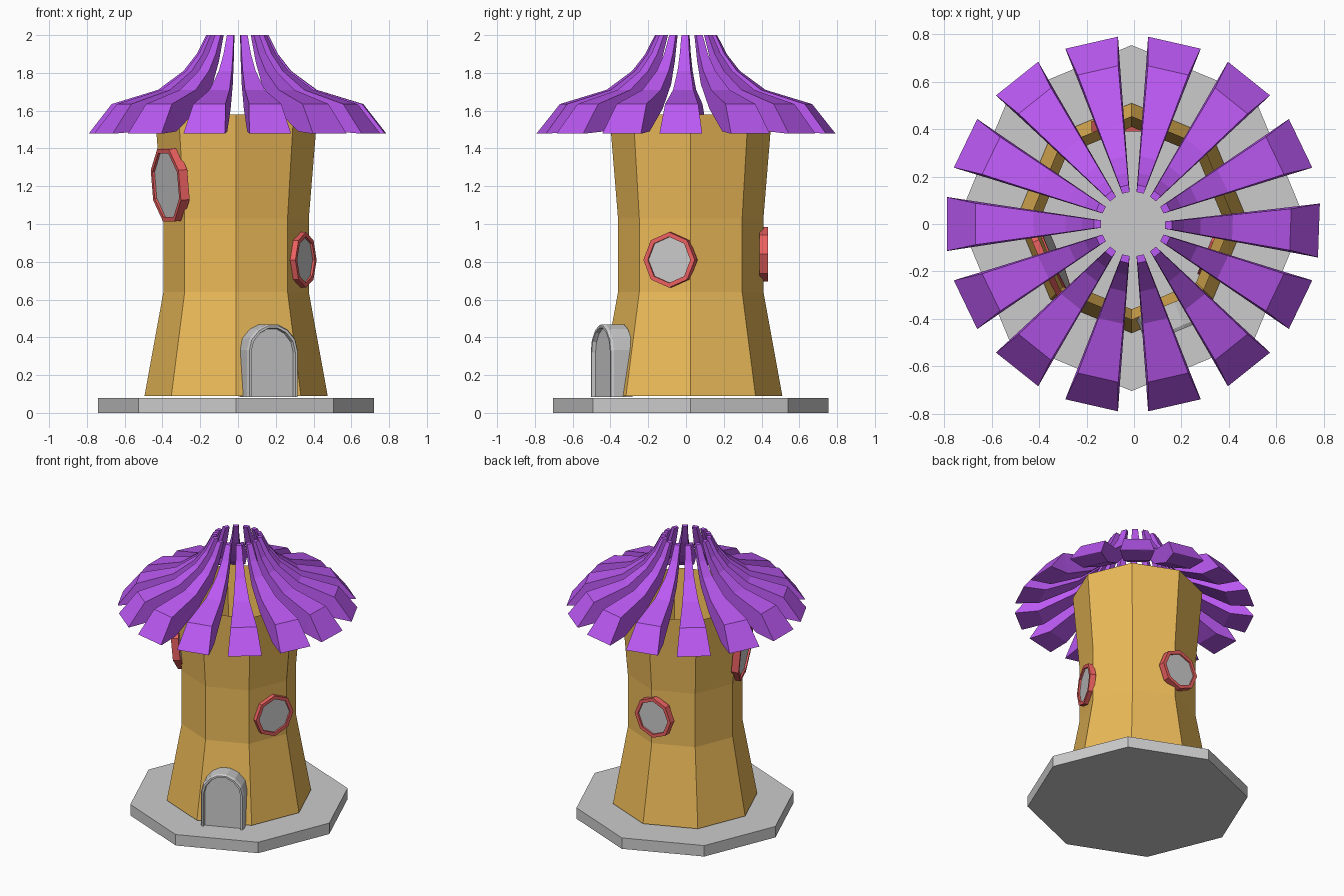
import bpy, bmesh
from math import sin, cos, pi, radians
from mathutils import Matrix, Vector

if "Cube" in bpy.data.objects:
    bpy.data.objects.remove(bpy.data.objects["Cube"])

CX, CY = -0.01, 0.025          # axis of tower and base


def material(name, rgb):
    m = bpy.data.materials.new(name)
    m.diffuse_color = (*rgb, 1)
    m.use_nodes = True
    m.node_tree.nodes["Principled BSDF"].inputs["Base Color"].default_value = m.diffuse_color
    return m


BROWN = material("ochre_wall", (0.85, 0.5, 0.1))
PURPLE = material("purple_roof", (0.5, 0.1, 0.9))
RED = material("red_frame", (0.85, 0.12, 0.12))


def finish(bm, name, mat=None, matrix=None):
    bmesh.ops.recalc_face_normals(bm, faces=bm.faces)
    me = bpy.data.meshes.new(name)
    bm.to_mesh(me)
    bm.free()
    ob = bpy.data.objects.new(name, me)
    bpy.context.collection.objects.link(ob)
    if mat:
        me.materials.append(mat)
    if matrix:
        ob.matrix_world = matrix
    return ob


def loft(loops, cap=True, wrap=False):
    """Join equal-length point loops with quads."""
    bm = bmesh.new()
    rings = [[bm.verts.new(p) for p in loop] for loop in loops]
    n = len(rings[0])
    for a, b in zip(rings, rings[1:] + (rings[:1] if wrap else [])):
        for i in range(n):
            j = (i + 1) % n
            bm.faces.new((a[i], a[j], b[j], b[i]))
    if cap and not wrap:
        bm.faces.new(rings[0])
        bm.faces.new(rings[-1])
    return bm


def octagon(r, z, phase=0.0):
    return [(r * cos(i * pi / 4 + phase), r * sin(i * pi / 4 + phase), z) for i in range(8)]


def facing(x, y, z, angle, tilt=0):
    """Local x = sideways, y = up, z = outward."""
    a = radians(angle)
    out, side, up = Vector((cos(a), sin(a), 0)), Vector((-sin(a), cos(a), 0)), Vector((0, 0, 1))
    m = Matrix((side, up, out)).transposed().to_4x4()
    return Matrix.Translation((x, y, z)) @ m @ Matrix.Rotation(radians(tilt), 4, 'X')


axis = Matrix.Translation((CX, CY, 0))

# Octagonal base slab
finish(loft([octagon(0.73, 0), octagon(0.73, 0.08)]), "base", matrix=axis)

# Open flared tower wall
wall = [(0.485, 0.09), (0.385, 0.64), (0.385, 1.03), (0.43, 1.58)]
finish(loft([octagon(r, z) for r, z in wall], cap=False), "tower", BROWN, axis)

# Fourteen curved roof petals: (radius, height) along top and underside
top = [(0.665, 1.635), (0.42, 1.71), (0.285, 1.81), (0.215, 1.90), (0.165, 2.0)]
under = [(0.63, 1.49), (0.40, 1.61), (0.25, 1.74), (0.185, 1.86), (0.135, 2.0)]


def half_width(r):
    return 0.018 + (r - 0.15) * 0.15


def section(outer, inner):
    (ro, zo), (ri, zi) = outer, inner
    wo, wi = half_width(ro) * 0.92, half_width(ri)
    return [(ro, -wo, zo), (ro, wo, zo), (ri, wi, zi), (ri, -wi, zi)]


tip_w = half_width(0.785)
tip = [(0.785, -tip_w, 1.48), (0.785, tip_w, 1.48),
       (0.78, tip_w, 1.478), (0.78, -tip_w, 1.478)]
for i in range(14):
    angle = i * 2 * pi / 14 - (radians(2) if i == 0 else 0)
    bm = loft([tip] + [section(a, b) for a, b in zip(top, under)])
    finish(bm, f"roof_petal_{i + 1}", PURPLE,
           Matrix.Translation((-0.004, 0, 0)) @ Matrix.Rotation(angle, 4, 'Z'))


# Octagonal windows: red ring and grey pane
def window(name, r, depth, place, phase=0.0):
    ri = r - 0.025
    ring = [octagon(r, -depth, phase), octagon(r, 0, phase),
            octagon(ri, 0, phase), octagon(ri, -depth, phase)]
    finish(loft(ring, wrap=True), name + "_frame", RED, place)
    pane = [octagon(ri, -depth, phase), octagon(ri, -0.012, phase)]
    finish(loft(pane), name + "_pane", None, place)


window("left_window", 0.208, 0.05, facing(-0.382, -0.145, 1.205, 202.5, 5), pi / 8)
window("right_window", 0.147, 0.04, facing(0.36, -0.09, 0.81, -22.5))
window("back_window", 0.145, 0.045, facing(-0.035, 0.435, 0.84, 90))

# Arched door: frame around a recessed panel
arch = [(0.145, 0), (0.145, 0.25), (0.13, 0.31), (0.085, 0.36), (0.03, 0.386)]
arch += [(-x, y) for x, y in reversed(arch)]
place = facing(CX + 0.515 * cos(radians(-67.5)), CY + 0.515 * sin(radians(-67.5)), 0.083, -67.5)


def arch_loop(s, z):
    return [(x * s, y * (1 - (1 - s) * 0.4), z) for x, y in arch]


finish(loft([arch_loop(1, -0.12), arch_loop(1, -0.015), arch_loop(0.95, 0),
             arch_loop(0.87, 0), arch_loop(0.84, -0.02), arch_loop(0.84, -0.12)], wrap=True),
       "door_frame", None, place)
finish(loft([arch_loop(0.84, -0.12), arch_loop(0.84, -0.02)]), "door_panel", None, place)
